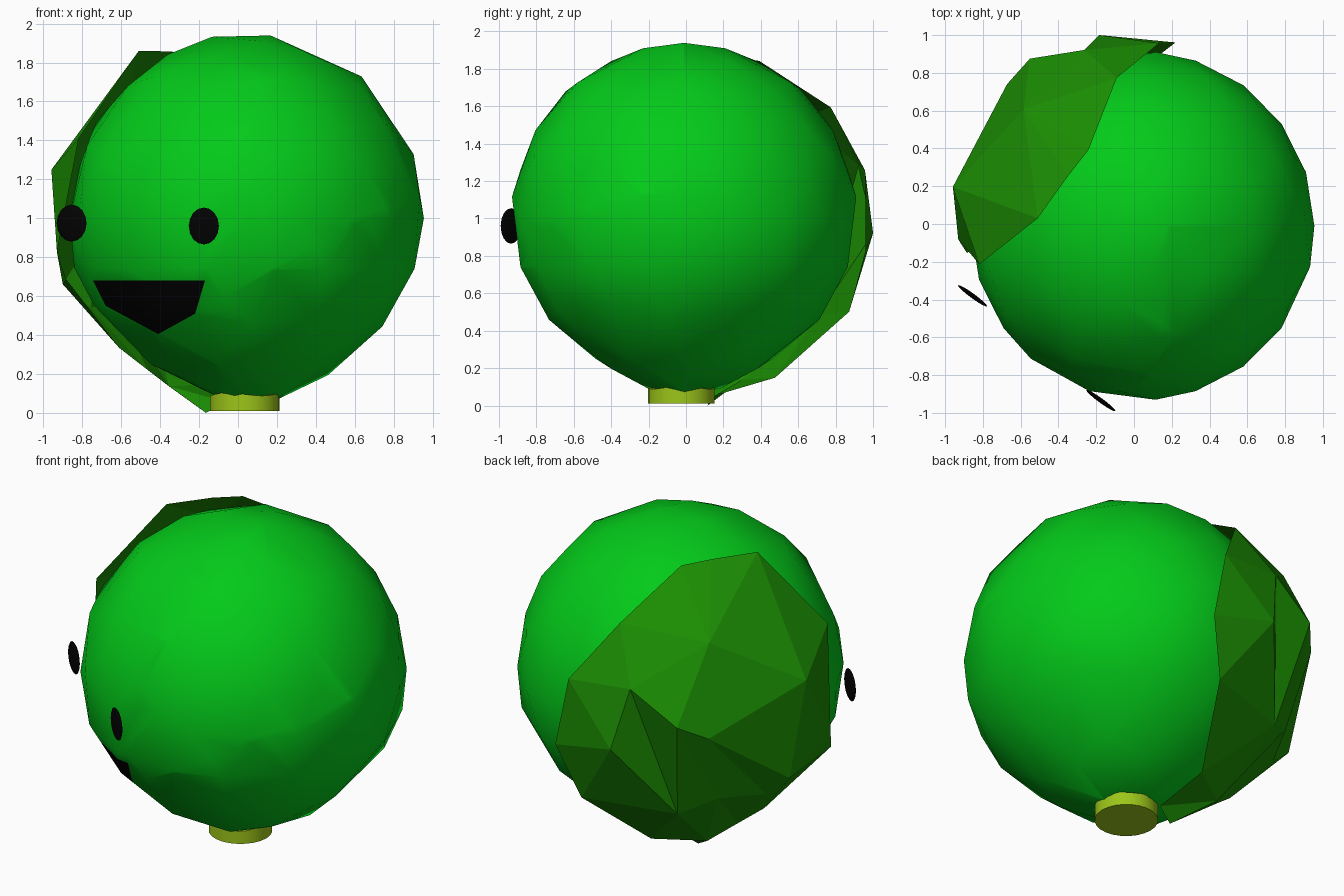
import bpy, bmesh, math
from mathutils import Vector
from mathutils.geometry import delaunay_2d_cdt

cube = bpy.data.objects.get("Cube")
if cube:
    bpy.data.objects.remove(cube)


def material(name, color):
    mat = bpy.data.materials.new(name)
    mat.use_nodes = True
    mat.diffuse_color = (*color, 1)
    mat.node_tree.nodes["Principled BSDF"].inputs["Base Color"].default_value = (*color, 1)
    return mat


green = material("bright green", (0.001, 0.59, 0.01))
leaf_green = material("leaf green", (0.011, 0.27, 0.001))
lime = material("stem lime", (0.33, 0.56, 0.01))
black = material("black", (0.0008, 0.0008, 0.0008))


def add_object(name, bm, mat, smooth=None):
    mesh = bpy.data.meshes.new(name)
    bm.to_mesh(mesh)
    bm.free()
    obj = bpy.data.objects.new(name, mesh)
    bpy.context.collection.objects.link(obj)
    mesh.materials.append(mat)
    bpy.ops.object.select_all(action="DESELECT")
    obj.select_set(True)
    bpy.context.view_layer.objects.active = obj
    if smooth:
        bpy.ops.object.shade_smooth_by_angle(angle=math.radians(smooth))
    return obj


# Body: faceted ball, tapered towards the stem
bm = bmesh.new()
bmesh.ops.create_icosphere(bm, subdivisions=3, radius=1)
for v in bm.verts:
    taper = 1 - 0.13 * min(1, max(0, -0.4 - v.co.z) / 0.4)
    v.co = Vector((0.045 + v.co.x * 0.91 * taper, -0.01 + v.co.y * 0.92 * taper, 1 + v.co.z * 0.94))
body = add_object("body", bm, green)
decimate = body.modifiers.new("facets", "DECIMATE")
decimate.ratio = 0.68
bpy.ops.object.modifier_apply(modifier=decimate.name)
body.data.materials.append(black)

# Mouth: cut its outline into the front of the body and colour the inside
outline = [(-0.745, 0.68), (-0.68, 0.55), (-0.41, 0.405), (-0.22, 0.51), (-0.17, 0.68)]
bm = bmesh.new()
bm.from_mesh(body.data)
inside = [f for f in bm.faces if f.normal.y < 0 and f.calc_center_median().y < 0]
for i, (x, z) in enumerate(outline):
    next_x, next_z = outline[(i + 1) % len(outline)]
    point = Vector((x, 0, z))
    inward = Vector((z - next_z, 0, next_x - x)).normalized()
    geom = set(inside)
    for f in inside:
        geom.update(f.edges)
        geom.update(f.verts)
    cut = bmesh.ops.bisect_plane(bm, geom=list(geom), plane_co=point, plane_no=inward)
    inside = [f for f in cut["geom"] if isinstance(f, bmesh.types.BMFace)
              and (f.calc_center_median() - point).dot(inward) > 0]
for f in inside:
    f.material_index = 1
bm.to_mesh(body.data)
bm.free()
bpy.ops.object.shade_smooth_by_angle(angle=math.radians(40))

# Eyes: flattened discs facing the same way
face_out = Vector((-0.59, -0.81, 0)).normalized()
face_side = Vector((-face_out.y, face_out.x, 0))
for name, place in (("right_eye", (-0.855, -0.38, 0.975)), ("left_eye", (-0.175, -0.935, 0.96))):
    bm = bmesh.new()
    bmesh.ops.create_uvsphere(bm, u_segments=16, v_segments=8, radius=0.095)
    for v in bm.verts:
        v.co = (Vector(place) + face_side * v.co.x + Vector((0, 0, v.co.y))
                + face_out * v.co.z * 0.13)
    add_object(name, bm, black, 40)

# Stem: short cylinder with a wavy top rim
bm = bmesh.new()
bmesh.ops.create_cone(bm, cap_ends=True, segments=24, radius1=0.178, radius2=0.178, depth=0.085)
for v in bm.verts:
    if v.co.z > 0:
        v.co.z += 0.008 * math.cos(3 * math.atan2(v.co.y, v.co.x))
bmesh.ops.translate(bm, verts=bm.verts, vec=(0.035, -0.025, 0.053))
add_object("stem", bm, lime, 40)

# Leaf: crumpled sheet wrapped on the ball, as side angle, up angle, radius
leaf_rim = [(0.45, 0.7, 1), (0.16, 0.65, 0.96), (-0.03, 0.6, 0.96), (-0.39, 0.23, 0.98),
            (-0.72, -0.1, 1), (-0.88, -0.54, 1), (-0.75, -0.95, 1.01), (-0.31, -1.53, 0.98),
            (-0.09, -1.87, 0.96), (0.13, -1.85, 1.02), (0.5, -1.49, 0.92), (0.71, -1.29, 0.91),
            (1.19, -0.66, 0.95), (1.1, -0.5, 0.95), (1.03, 0.3, 0.94)]
leaf_folds = [(0.13, 0.1, 1), (0.73, -0.11, 1.01), (-0.05, -0.37, 1.04), (-0.32, -0.16, 1),
              (-0.45, -0.52, 1.02), (-0.06, -1.03, 0.98), (0.22, -0.93, 0.95), (0.13, -0.45, 1),
              (0.7, -0.77, 1), (0.59, -0.96, 0.94), (0.19, -1.55, 0.98)]
creases = [(18, 20), (17, 21), (22, 23), (22, 24)]
leaf_points = leaf_rim + leaf_folds
side = Vector((-0.819, -0.574, 0)).normalized()
out = Vector((-0.511, 0.729, 0.454)).normalized()
up = out.cross(side)
flat = [Vector(p[:2]) for p in leaf_points]
result = delaunay_2d_cdt(flat, creases, [list(range(len(leaf_rim)))], 1, 1e-5)
bm = bmesh.new()
verts = []
for sources in result[3]:
    a, b, radius = leaf_points[sources[0]]
    angle = math.hypot(a, b)
    across = (side * a + up * b) / angle
    verts.append(bm.verts.new(Vector((0, 0, 1)) + radius * (
        across * math.sin(angle) + out * math.cos(angle))))
for tri in result[2]:
    bm.faces.new([verts[i] for i in tri])
add_object("leaf", bm, leaf_green)
